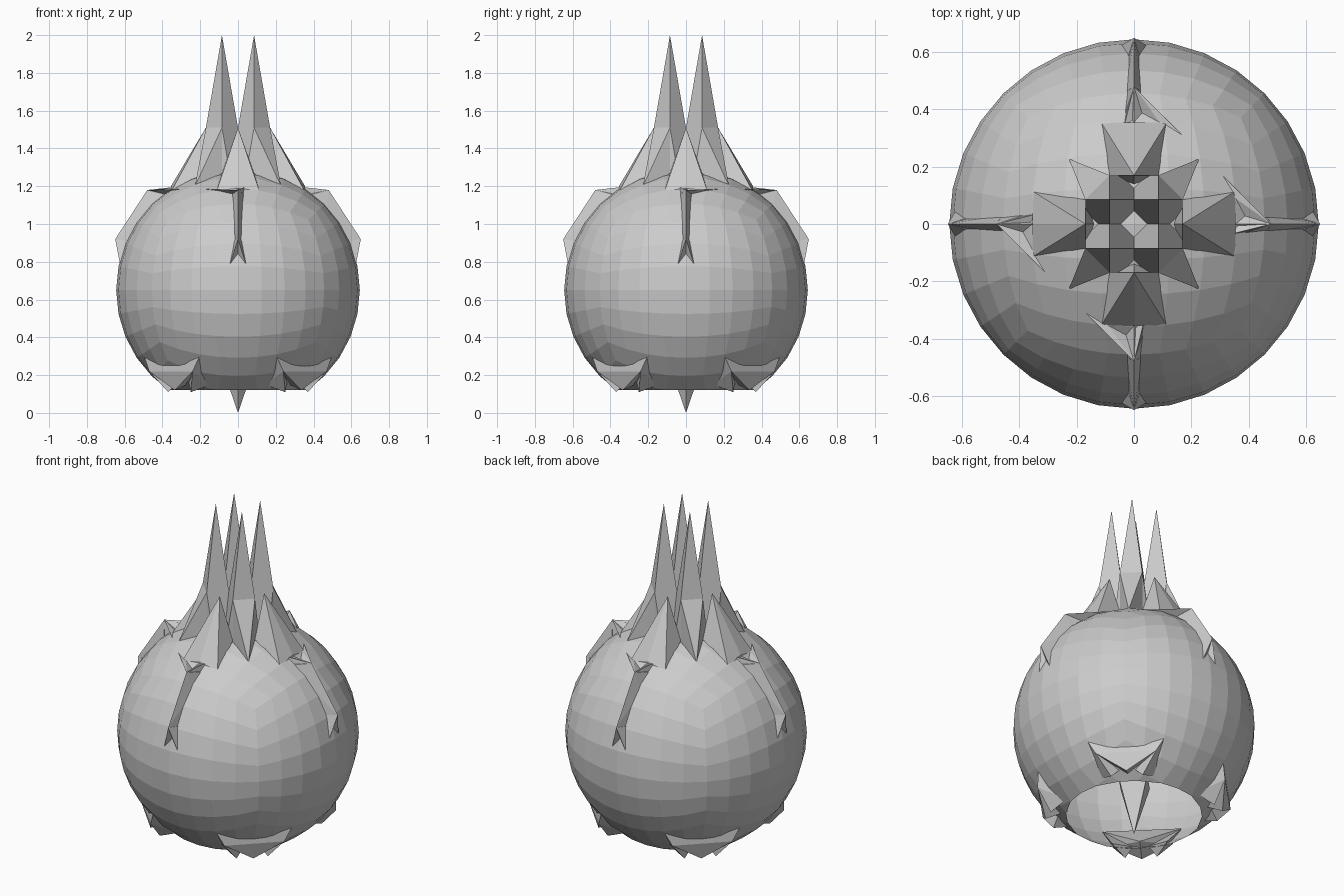
import bpy, bmesh
from math import tan, pi
from mathutils import Matrix, Vector

if "Cube" in bpy.data.objects:
    bpy.data.objects.remove(bpy.data.objects["Cube"])

R, CZ, FLOOR = 0.645, 0.65, 0.12


def finish(bm, name):
    bmesh.ops.recalc_face_normals(bm, faces=bm.faces[:])
    me = bpy.data.meshes.new(name)
    bm.to_mesh(me)
    bm.free()
    ob = bpy.data.objects.new(name, me)
    bpy.context.collection.objects.link(ob)
    return ob


def hull(bm, pts):
    vs = [bm.verts.new(p) for p in pts]
    res = bmesh.ops.convex_hull(bm, input=vs)
    junk = {e for e in res["geom_interior"] + res["geom_unused"]
            if isinstance(e, bmesh.types.BMVert)}
    bmesh.ops.delete(bm, geom=list(junk), context='VERTS')


def turn(k):
    return Matrix.Rotation(k * pi / 2, 3, 'Z')


SWAP = Matrix(((0, 1, 0), (1, 0, 0), (0, 0, 1)))    # mirror across the diagonal
QUARTERS = [turn(k) for k in range(4)]
DIAGONAL = [turn(0), turn(2), SWAP, SWAP @ turn(2)]


def four_hulls(name, parts, places=QUARTERS):
    """Repeat a set of faceted solids on all four sides."""
    bm = bmesh.new()
    for m in places:
        for pts in parts:
            hull(bm, [m @ Vector(p) for p in pts])
    return finish(bm, name)


# body: cube grid pushed out to a ball, open underneath
bm = bmesh.new()
bmesh.ops.create_cube(bm, size=2)
bmesh.ops.subdivide_edges(bm, edges=bm.edges[:], cuts=7, use_grid_fill=True)
for v in bm.verts:
    d = Vector([tan(c * pi / 4) for c in v.co]).normalized()
    v.co = d * R + Vector((0, 0, CZ))
bmesh.ops.bisect_plane(bm, geom=bm.verts[:] + bm.edges[:] + bm.faces[:],
                       plane_co=(0, 0, FLOOR), plane_no=(0, 0, -1), clear_outer=True)
finish(bm, "body")

# crown: four tall spikes with a splayed foot at each corner
s = 0.085
four_hulls("crown_spikes", [
    [(s, s, 2), (2*s, s, 1.51), (s, 2*s, 1.51), (0, s, 1.51), (s, 0, 1.51),
     (0, 0, 1.02), (2*s, 0, 1.02), (0, 2*s, 1.02), (2*s, 2*s, 1.02)],
    [(2*s, s, 1.51), (s, 2*s, 1.51), (2*s, s, 1.27), (s, 2*s, 1.27),
     (0.228, 0.228, 1.2), (0.1, 0.1, 1.2), (0.2, 0.2, 1.15)],
])

# roof-shaped buttresses between the spikes
four_hulls("crown_buttresses", [
    [(0, -2*s, 1.51), (0, -0.355, 1.2), (-s, -2*s, 1.27), (s, -2*s, 1.27),
     (-0.115, -0.355, 1.17), (0.115, -0.355, 1.17), (0, -0.13, 1.2)],
])

# side fins: ridged strip over the shoulder, lopsided wing on top, forked lower end
four_hulls("side_fins", [
    [(0, -0.34, 1.19), (0, -0.48, 1.18), (-0.04, -0.36, 1.15), (0.04, -0.36, 1.15),
     (-0.03, -0.47, 1.05), (0.03, -0.47, 1.05)],
    [(0, -0.48, 1.18), (0, -0.65, 0.92), (-0.03, -0.46, 1.07), (0.03, -0.46, 1.07),
     (-0.022, -0.57, 0.9), (0.022, -0.57, 0.9)],
    [(0, -0.65, 0.92), (-0.02, -0.585, 0.91), (0.02, -0.585, 0.91),
     (-0.042, -0.625, 0.79), (0, -0.6, 0.82)],
    [(0, -0.65, 0.92), (-0.02, -0.585, 0.91), (0.02, -0.585, 0.91),
     (0.042, -0.625, 0.79), (0, -0.6, 0.82)],
    [(0, -0.48, 1.18), (-0.19, -0.29, 1.185), (-0.1, -0.34, 1.18), (-0.03, -0.36, 1.15)],
    [(0, -0.48, 1.18), (0.045, -0.3, 1.2), (0, -0.34, 1.18), (0.03, -0.4, 1.12)],
], DIAGONAL)

# feet: faceted plates on the diagonals with a middle toe and two claws
foot = [[(0.5, 0.2, 0.31), (0.2, 0.5, 0.31), (0.335, 0.335, 0.12),
         (0.47, 0.24, 0.22), (0.24, 0.47, 0.22), (0.25, 0.25, 0.16)]]
for flip in (False, True):
    claw = [(0.5, 0.2, 0.31), (0.47, 0.24, 0.22), (0.37, 0.25, 0.11),
            (0.35, 0.14, 0.15), (0.32, 0.26, 0.16)]
    foot.append([(y, x, z) if flip else (x, y, z) for x, y, z in claw])
four_hulls("feet", foot)

# long point hanging out of the open bottom
bm = bmesh.new()
hull(bm, [(0.11, 0, 0.32), (-0.11, 0, 0.32), (0, -0.11, 0.32), (0, 0.11, 0.32), (0, 0, 0)])
finish(bm, "bottom_spike")
